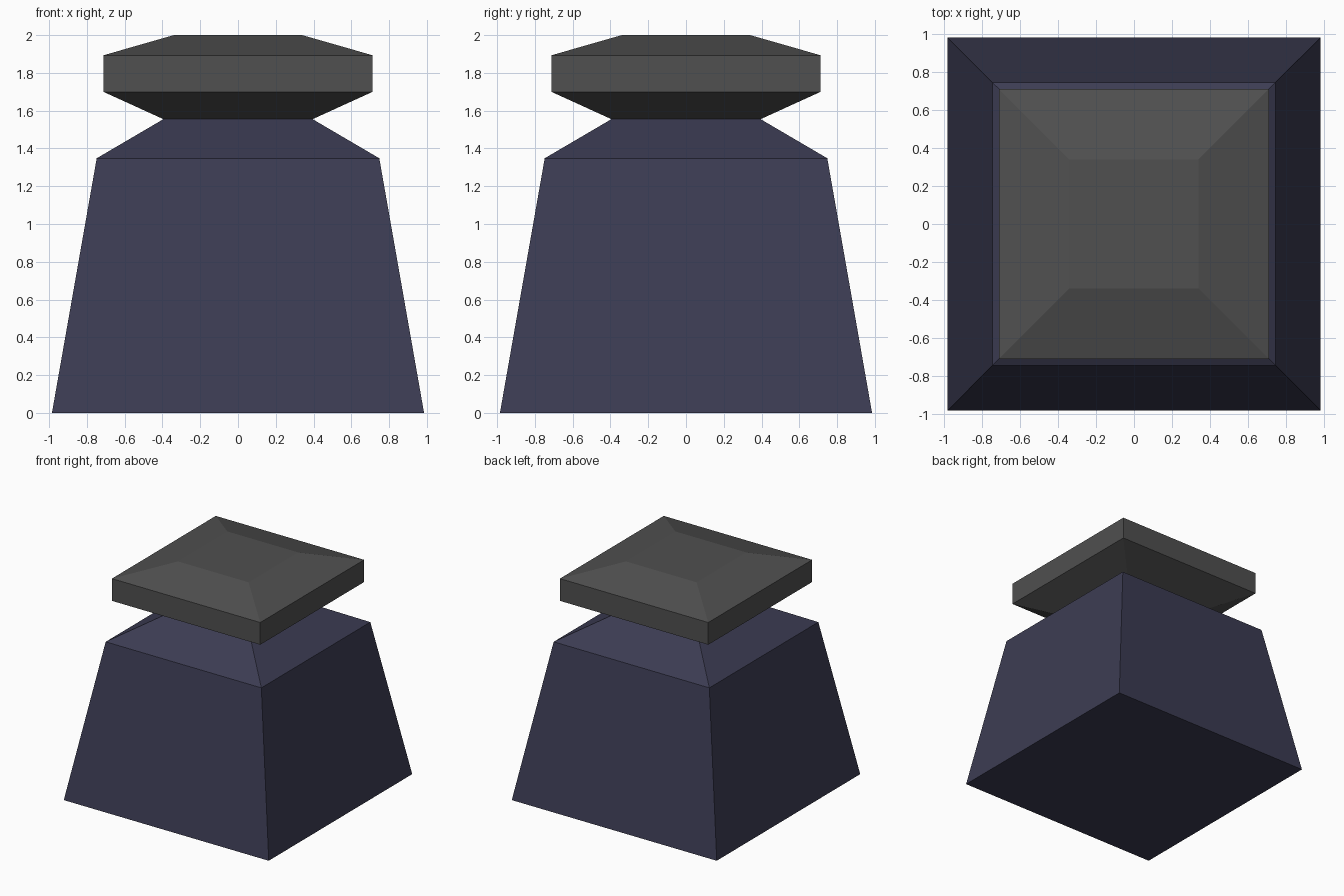
import bpy, bmesh

if "Cube" in bpy.data.objects:
    bpy.data.objects.remove(bpy.data.objects["Cube"])


def material(name, rgb):
    m = bpy.data.materials.new(name)
    m.diffuse_color = (*rgb, 1.0)
    m.use_nodes = True
    m.node_tree.nodes["Principled BSDF"].inputs["Base Color"].default_value = m.diffuse_color
    return m


def square_loft(name, levels, mat, cap_bottom, cap_top):
    """Stack of square rings given as (z, half width), joined by flat sides."""
    bm = bmesh.new()
    rings = [[bm.verts.new((sx * h, sy * h, z))
              for sx, sy in ((-1, -1), (1, -1), (1, 1), (-1, 1))]
             for z, h in levels]
    for low, high in zip(rings, rings[1:]):
        for i in range(4):
            j = (i + 1) % 4
            bm.faces.new((low[i], low[j], high[j], high[i]))
    if cap_bottom:
        bm.faces.new(rings[0][::-1])
    if cap_top:
        bm.faces.new(rings[-1])
    mesh = bpy.data.meshes.new(name)
    bm.to_mesh(mesh)
    bm.free()
    mesh.materials.append(mat)
    obj = bpy.data.objects.new(name, mesh)
    bpy.context.collection.objects.link(obj)
    return obj


glass = material("dark blue", (0.045, 0.045, 0.086))
grey = material("dark grey", (0.080, 0.080, 0.080))

# Tapered bottle body with sloping shoulders
square_loft("body", [(0, 0.985), (1.348, 0.748), (1.555, 0.395)],
            glass, True, False)

# Flared stopper with a bevelled top, sharing the narrow neck
square_loft("stopper", [(1.555, 0.395), (1.70, 0.713), (1.893, 0.713), (2.0, 0.34)],
            grey, False, True)
